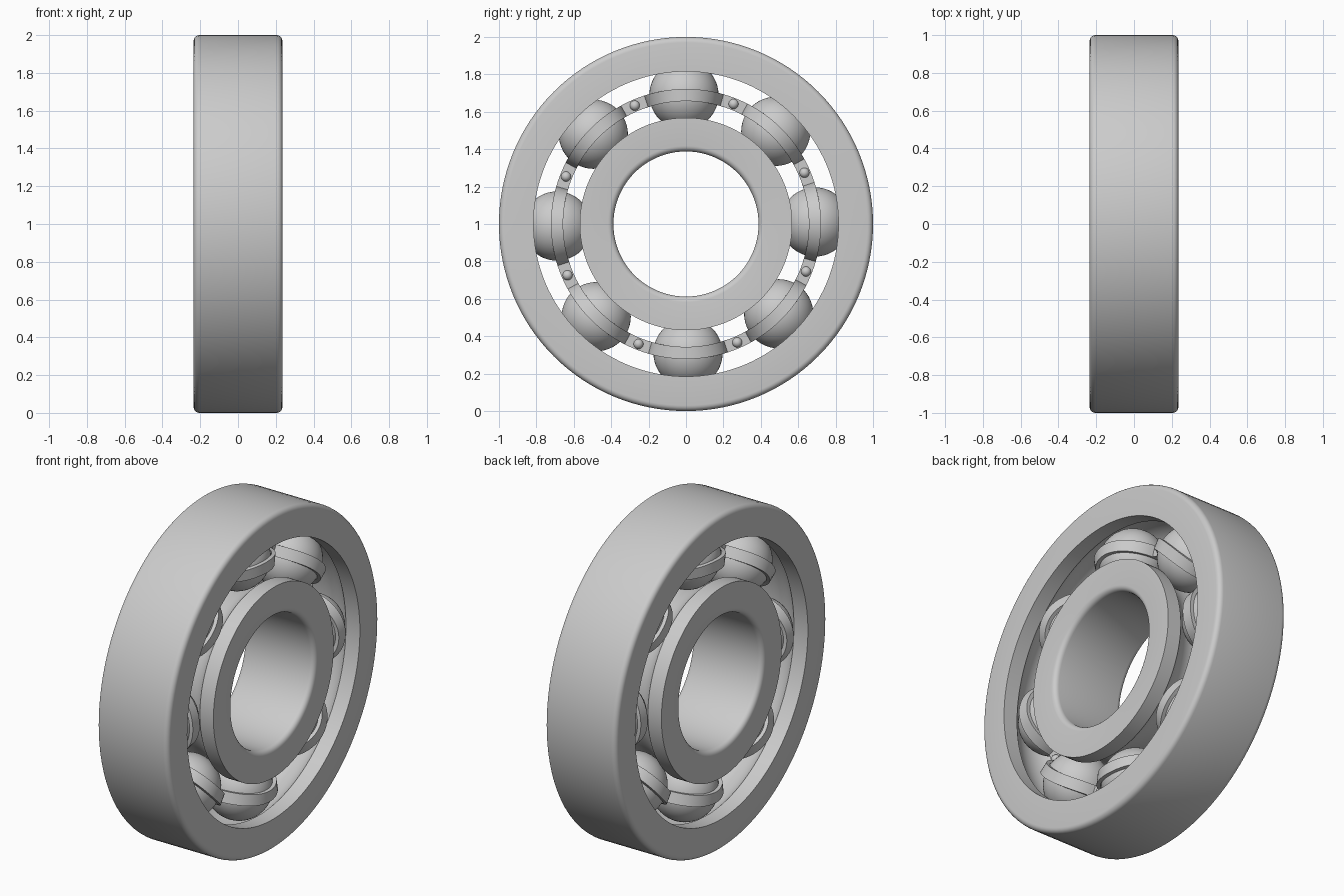
import bpy, bmesh
from math import sin, cos, pi, asin, sqrt, radians

if "Cube" in bpy.data.objects:
    bpy.data.objects.remove(bpy.data.objects["Cube"])

N = 8                     # balls
PITCH, BALL = 0.69, 0.185
PHASE = radians(0.9)
HALF_W, FILLET = 0.235, 0.03
GROOVE = 0.19


def polar(x, r, a):
    return (x, r * cos(a), 1 + r * sin(a))


def finish(name, bm, angle=35):
    bmesh.ops.recalc_face_normals(bm, faces=bm.faces[:])
    me = bpy.data.meshes.new(name)
    bm.to_mesh(me)
    bm.free()
    ob = bpy.data.objects.new(name, me)
    bpy.context.collection.objects.link(ob)
    bpy.ops.object.select_all(action='DESELECT')
    ob.select_set(True)
    bpy.context.view_layer.objects.active = ob
    bpy.ops.object.shade_smooth_by_angle(angle=radians(angle))
    return ob


def bridge_loops(bm, loops):
    """Join equal-length closed loops into one closed ring."""
    for i, a in enumerate(loops):
        b = loops[(i + 1) % len(loops)]
        for j in range(len(a)):
            k = (j + 1) % len(a)
            bm.faces.new((a[j], a[k], b[k], b[j]))


def race(name, rim, shoulder, steps=128):
    """Lathed ring: filleted rim, sharp shoulder with a ball groove."""
    d = 1 if rim > shoulder else -1
    prof = []
    for side in (-1, 1):
        for i in range(6):
            t = i / 5 * pi / 2
            if side == 1:
                t = pi / 2 - t
            prof.append((side * (HALF_W - FILLET + FILLET * cos(t)),
                         rim - d * FILLET * (1 - sin(t))))
    prof.append((HALF_W, shoulder))
    gw = sqrt(GROOVE ** 2 - (shoulder - PITCH) ** 2)
    g = asin(gw / GROOVE)
    for i in range(17):
        a = g * (1 - i / 8)
        prof.append((GROOVE * sin(a), PITCH + d * GROOVE * cos(a)))
    prof.append((-HALF_W, shoulder))
    bm = bmesh.new()
    loops = [[bm.verts.new(polar(x, r, 2 * pi * s / steps)) for x, r in prof]
             for s in range(steps)]
    bridge_loops(bm, loops)
    return finish(name, bm)


def sphere(name, r, x, ang, seg):
    bm = bmesh.new()
    bmesh.ops.create_uvsphere(bm, u_segments=seg, v_segments=seg // 2, radius=r)
    ob = finish(name, bm, 60)
    ob.location = polar(x, PITCH, ang)
    return ob


def cage_half(name, side, r0=0.657, r1=0.722, thick=0.022):
    """Wavy ribbon: flat between balls, arched over each ball."""
    ro = BALL + thick
    p0 = asin(thick / ro)
    gap = PITCH * pi / N
    pairs = []
    for i in range(25):
        t = i / 24
        pi_in, p_out = pi * t, p0 + (pi - 2 * p0) * t
        pairs.append((BALL * cos(pi_in), BALL * sin(pi_in),
                      ro * cos(p_out), ro * sin(p_out)))
    pairs.reverse()
    for t in (0.25, 0.5, 0.75, 1, 1.25, 1.5, 1.75):
        s = ro + (gap - ro) * t
        pairs.append((s, 0, s, thick))
    bm = bmesh.new()
    loops = []
    for b in range(N):
        base = PHASE + 2 * pi * b / N
        for si, xi, so, xo in pairs:
            ai, ao = base + si / PITCH, base + so / PITCH
            loops.append([bm.verts.new(polar(side * x, r, a)) for x, r, a in
                          ((xi, r0, ai), (xi, r1, ai), (xo, r1, ao), (xo, r0, ao))])
    bridge_loops(bm, loops)
    return finish(name, bm)


# Rings
race("outer_ring", 1.0, 0.815)
race("inner_ring", 0.388, 0.568)

# Cage ribbons
cage_half("cage_right", 1)
cage_half("cage_left", -1)

# Balls and cage rivets
for i in range(N):
    a = PHASE + 2 * pi * i / N
    sphere(f"ball_{i + 1}", BALL, 0, a, 48)
    for side, label in ((1, "right"), (-1, "left")):
        sphere(f"rivet_{label}_{i + 1}", 0.027, side * 0.02, a + pi / N, 16)
